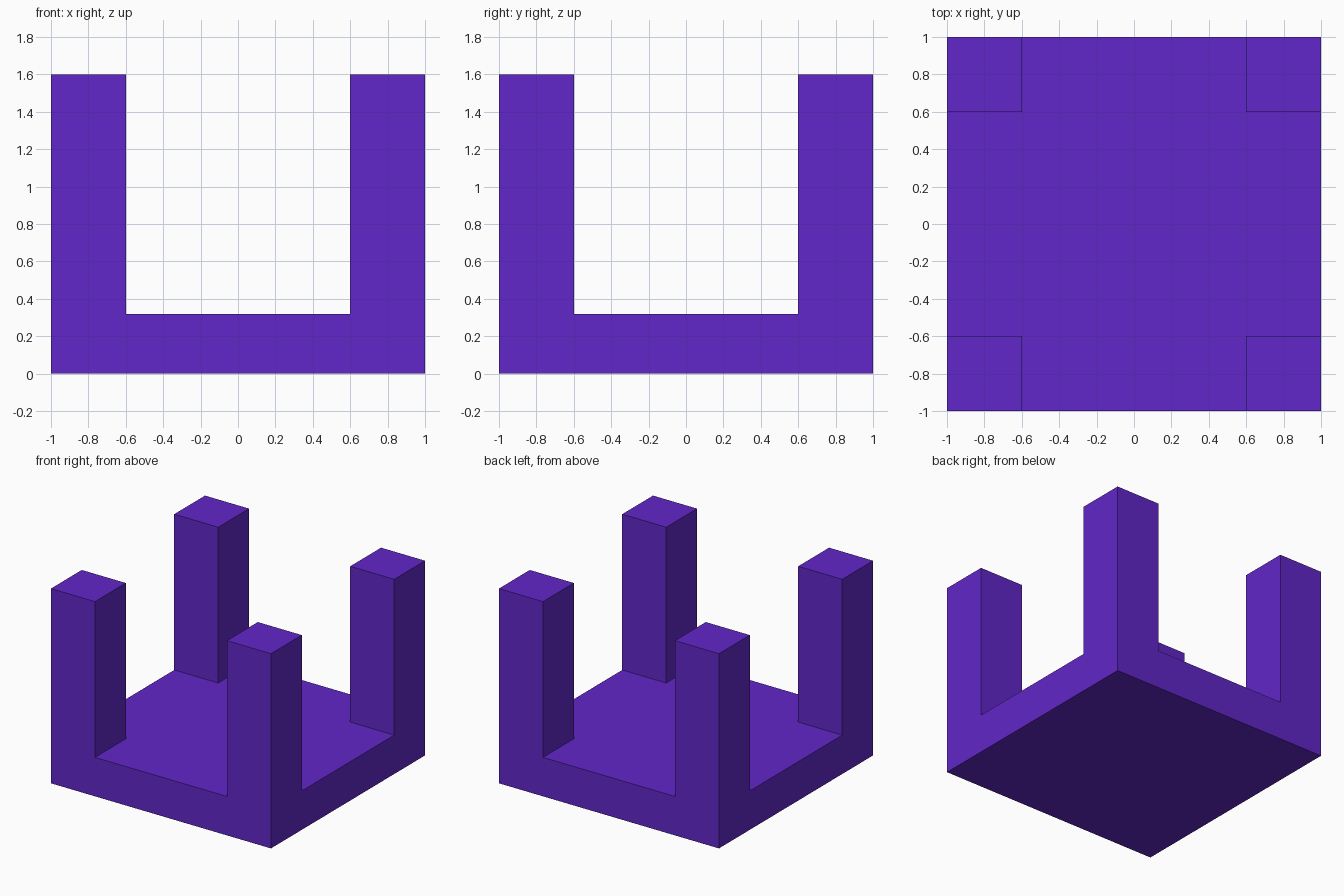
import bpy
import bmesh
from mathutils import Matrix, Vector

if "Cube" in bpy.data.objects:
    bpy.data.objects.remove(bpy.data.objects["Cube"])

HALF, INNER = 1.0, 0.6
SLAB_H, POST_H = 0.32, 1.6

bm = bmesh.new()

# Square base slab
bmesh.ops.create_cube(
    bm, size=1,
    matrix=Matrix.Translation((0, 0, SLAB_H / 2)) @ Matrix.Diagonal((2 * HALF, 2 * HALF, SLAB_H, 1)))

# Cut lines that mark out the corner squares
for axis in (Vector((1, 0, 0)), Vector((0, 1, 0))):
    for side in (-INNER, INNER):
        bmesh.ops.bisect_plane(bm, geom=bm.verts[:] + bm.edges[:] + bm.faces[:],
                               plane_co=axis * side, plane_no=axis)

# Four corner posts raised from the slab
bm.normal_update()
corners = []
for face in bm.faces:
    c = face.calc_center_median()
    if face.normal.z > 0.9 and min(abs(c.x), abs(c.y)) > INNER:
        corners.append(face)
raised = bmesh.ops.extrude_discrete_faces(bm, faces=corners)["faces"]
for face in raised:
    for v in face.verts:
        v.co.z = POST_H
bmesh.ops.recalc_face_normals(bm, faces=bm.faces[:])

mesh = bpy.data.meshes.new("base_with_corner_posts")
bm.to_mesh(mesh)
bm.free()
obj = bpy.data.objects.new("base_with_corner_posts", mesh)
bpy.context.collection.objects.link(obj)

# Purple finish
purple = bpy.data.materials.new("purple")
purple.diffuse_color = (0.12, 0.02, 0.58, 1)
purple.use_nodes = True
purple.node_tree.nodes["Principled BSDF"].inputs["Base Color"].default_value = purple.diffuse_color
mesh.materials.append(purple)
